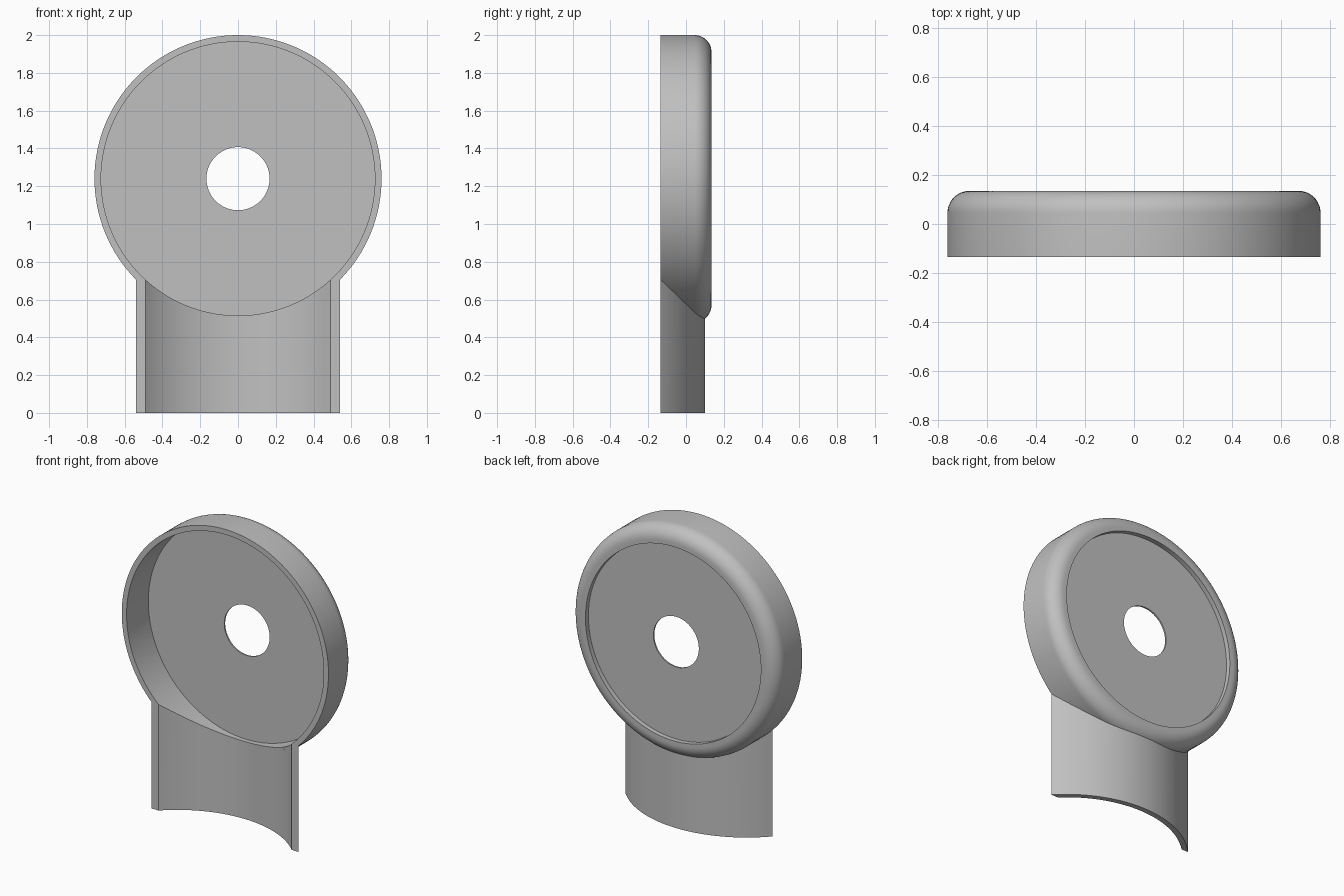
import bpy, bmesh, math

if "Cube" in bpy.data.objects:
    bpy.data.objects.remove(bpy.data.objects["Cube"], do_unlink=True)

grey = bpy.data.materials.new("plain grey")
grey.use_nodes = True
colour = (0.53, 0.53, 0.53, 1)
grey.diffuse_color = colour
grey.node_tree.nodes["Principled BSDF"].inputs["Base Color"].default_value = colour

DISC_Z, RIM_R, BORE_R, HOLE_R = 1.24, 0.76, 0.725, 0.167
FRONT, BACK, FILLET = -0.135, 0.135, 0.09
LEG_Y, LEG_OUT, LEG_IN = -0.638, 0.738, 0.702   # leg arc axis and radii


def make(name, bm):
    bmesh.ops.recalc_face_normals(bm, faces=bm.faces)
    mesh = bpy.data.meshes.new(name)
    bm.to_mesh(mesh)
    bm.free()
    mesh.materials.append(grey)
    obj = bpy.data.objects.new(name, mesh)
    bpy.context.collection.objects.link(obj)
    return obj


def select(obj):
    bpy.ops.object.select_all(action="DESELECT")
    obj.select_set(True)
    bpy.context.view_layer.objects.active = obj


def lathe(name, profile, steps=128):
    """Closed (radius, y) profile turned about the disc axis."""
    bm = bmesh.new()
    rings = []
    for i in range(steps):
        a = 2 * math.pi * i / steps
        rings.append([bm.verts.new((r * math.sin(a), y, DISC_Z + r * math.cos(a)))
                      for r, y in profile])
    n = len(profile)
    for i, ring in enumerate(rings):
        nxt = rings[(i + 1) % steps]
        for j in range(n):
            k = (j + 1) % n
            bm.faces.new((ring[j], ring[k], nxt[k], nxt[j]))
    return make(name, bm)


def arc(radius, steps=48):
    """Points of the leg arc, ending on the front plane."""
    end = math.acos((FRONT - LEG_Y) / radius)
    angles = [end * (2 * i / steps - 1) for i in range(steps + 1)]
    return [(radius * math.sin(a), LEG_Y + radius * math.cos(a)) for a in angles]


# Dish: rim with rounded back edge, thin recessed web, centre hole
fillet = [(RIM_R - FILLET + FILLET * math.cos(t), BACK - FILLET + FILLET * math.sin(t))
          for t in (math.pi / 2 * i / 12 for i in range(13))]
dish = lathe("dish", [(HOLE_R, 0.094), (BORE_R, 0.094), (BORE_R, FRONT), (RIM_R, FRONT)]
             + fillet + [(0.645, BACK), (0.645, 0.104), (HOLE_R, 0.104)])

# Opening through the rim where the hollow leg joins
bm = bmesh.new()
bmesh.ops.create_cone(bm, cap_ends=True, segments=192, radius1=LEG_IN, radius2=LEG_IN, depth=1)
bmesh.ops.translate(bm, verts=bm.verts, vec=(0, LEG_Y, 0.24))
cutter = make("leg_opening_cutter", bm)
cutter.hide_render = True
mod = dish.modifiers.new("leg opening", "BOOLEAN")
mod.object, mod.operation, mod.solver = cutter, "DIFFERENCE", "EXACT"
select(dish)
bpy.ops.object.modifier_apply(modifier=mod.name)
bpy.data.objects.remove(cutter, do_unlink=True)

# Leg: curved shell whose top follows the inside of the rim wall
bm = bmesh.new()
sections = []
for (xo, yo), (xi, yi) in zip(arc(LEG_OUT), arc(LEG_IN)):
    corners = [(xo, yo, 0), (xi, yi, 0)]
    for x, y in ((xi, yi), (xo, yo)):
        corners.append((x, y, DISC_Z - math.sqrt(0.738 ** 2 - x * x)))
    sections.append([bm.verts.new(c) for c in corners])
for a, b in zip(sections, sections[1:]):
    for j in range(4):
        k = (j + 1) % 4
        bm.faces.new((a[j], a[k], b[k], b[j]))
bm.faces.new(sections[0])
bm.faces.new(sections[-1])
leg = make("leg", bm)

for obj in (dish, leg):
    select(obj)
    bpy.ops.object.shade_smooth_by_angle(angle=math.radians(30))
